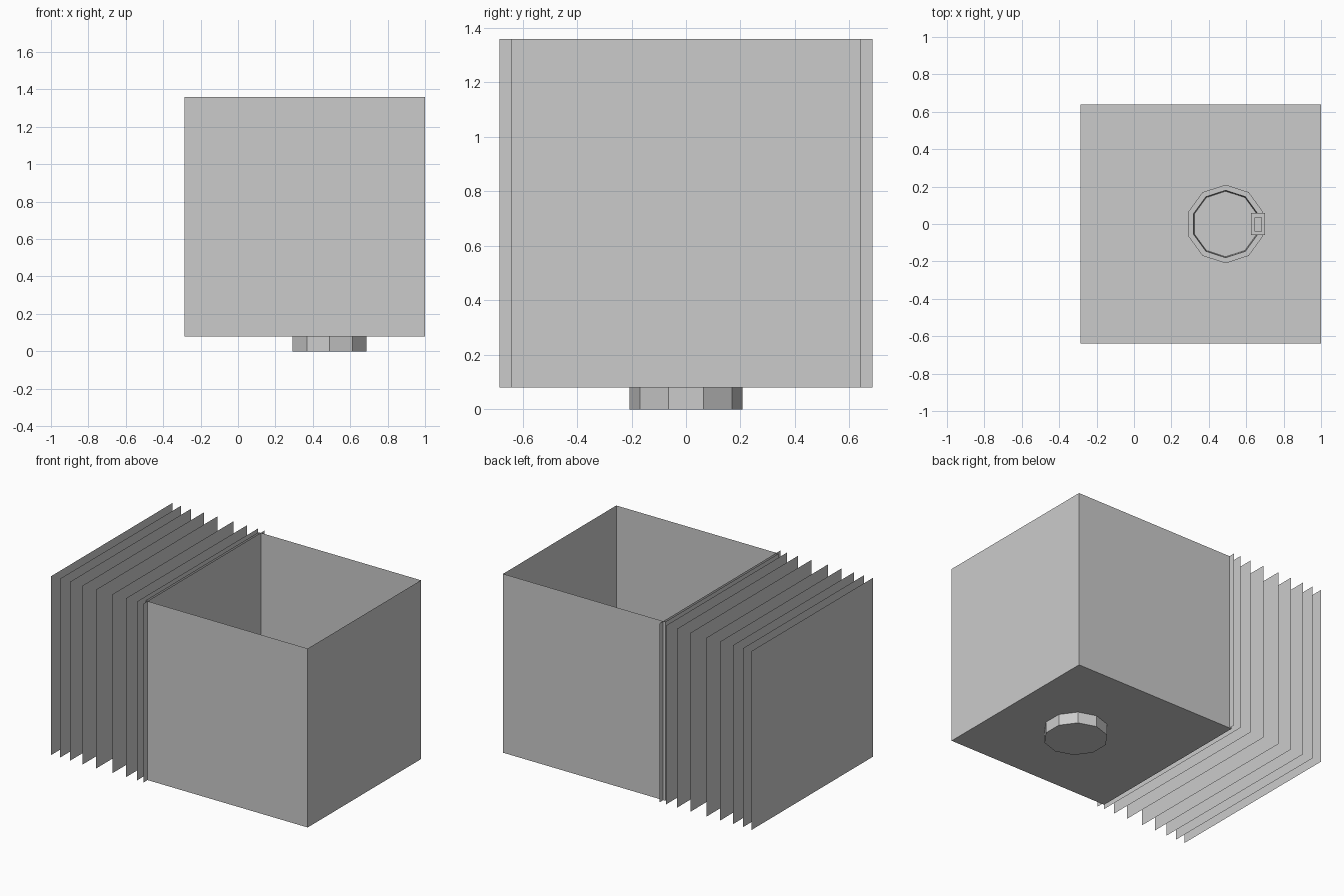
import bpy, bmesh, math

if "Cube" in bpy.data.objects:
    bpy.data.objects.remove(bpy.data.objects["Cube"])

CX = 0.49  # axis of the small canister


def make(name, bm):
    me = bpy.data.meshes.new(name)
    bm.to_mesh(me)
    bm.free()
    ob = bpy.data.objects.new(name, me)
    bpy.context.collection.objects.link(ob)
    return ob


def box(name, lo, hi, open_top=False):
    bm = bmesh.new()
    bmesh.ops.create_cube(bm, size=1)
    for v in bm.verts:
        v.co = [(a + b) / 2 + c * (b - a) for a, b, c in zip(lo, hi, v.co)]
    if open_top:
        bm.normal_update()
        top = [f for f in bm.faces if f.normal.z > 0.9]
        bmesh.ops.delete(bm, geom=top, context='FACES_ONLY')
    return make(name, bm)


# Large open-topped container
box("open_container", (-0.285, -0.64, 0.08), (1.0, 0.64, 1.36), open_top=True)

# Row of upright sheets running off the left side
for i, x in enumerate((-1.0, -0.93, -0.85, -0.75, -0.643, -0.515, -0.408, -0.321, -0.268)):
    bm = bmesh.new()
    corners = ((-0.685, 0.08), (-0.685, 1.36), (0.685, 1.36), (0.685, 0.08))
    bm.faces.new([bm.verts.new((x, y, z)) for y, z in corners])
    make(f"sheet_{i + 1}", bm)

# Ten-sided canister through the floor, with rim and recess
bm = bmesh.new()
rings = []
for r, z in ((0.208, 0.0), (0.21, 0.65), (0.18, 0.65), (0.175, 0.58)):
    rings.append([bm.verts.new((CX + r * math.cos(math.radians(90 + 36 * k)),
                                r * math.sin(math.radians(90 + 36 * k)), z))
                  for k in range(10)])
for a, b in zip(rings, rings[1:]):
    for k in range(10):
        j = (k + 1) % 10
        bm.faces.new((a[k], a[j], b[j], b[k]))
bm.faces.new(rings[0][::-1])
bm.faces.new(rings[-1])
make("canister", bm)

# Small latch on the canister rim
box("canister_latch", (0.625, -0.06, 0.55), (0.70, 0.06, 0.67))
box("latch_button", (0.645, -0.04, 0.66), (0.685, 0.035, 0.68))
